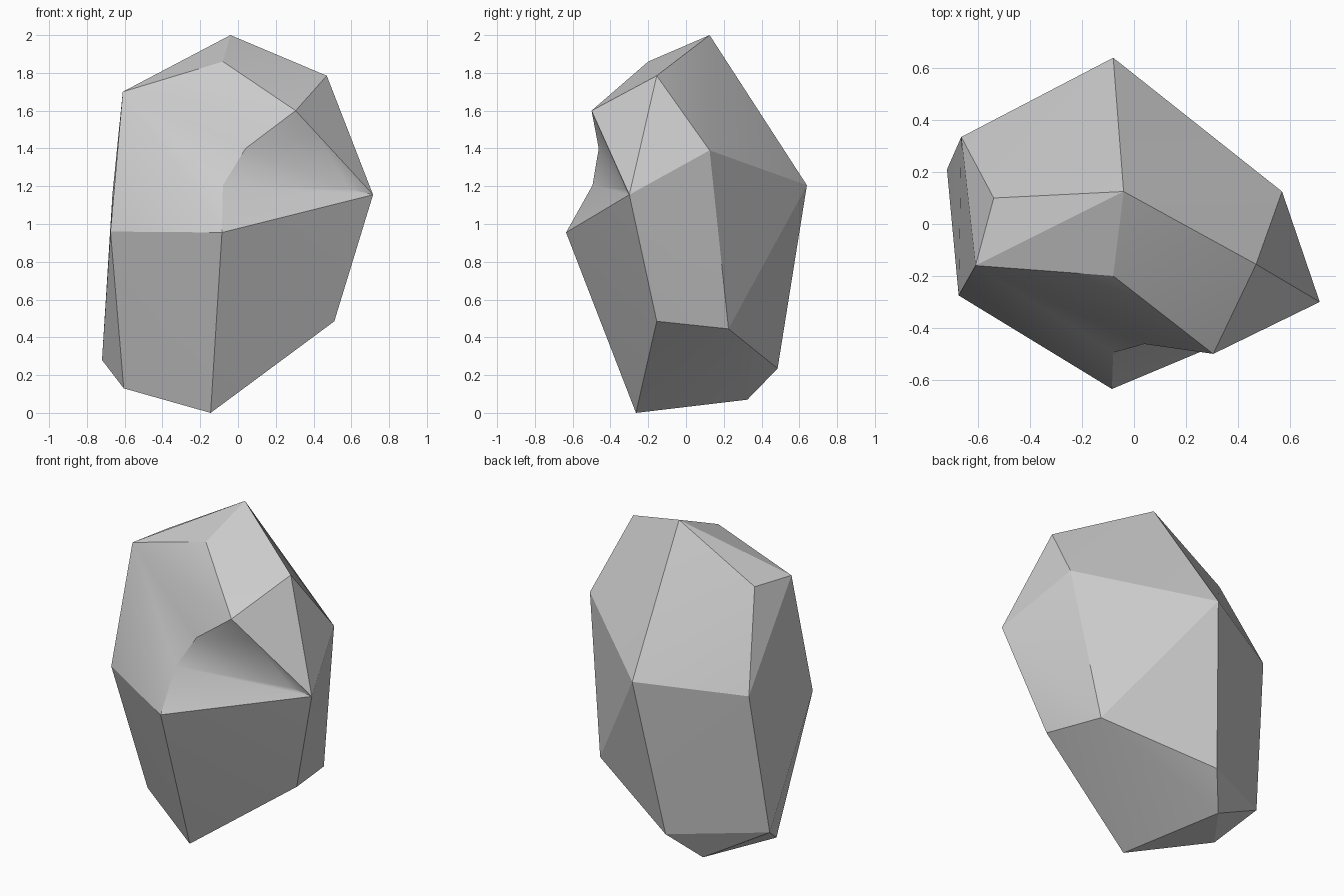
import bpy, bmesh, math

if "Cube" in bpy.data.objects:
    bpy.data.objects.remove(bpy.data.objects["Cube"])

# Outer corners of the boulder
CORNERS = {
    # crown
    "A": (-0.04, 0.125, 2.0), "B": (-0.08, -0.2, 1.86), "C": (-0.61, -0.16, 1.70),
    "D": (-0.54, 0.10, 1.71), "E": (0.47, -0.155, 1.785), "F": (0.305, -0.5, 1.60),
    # waist
    "G": (0.715, -0.30, 1.155), "H": (0.57, 0.125, 1.39), "I": (-0.08, 0.64, 1.205),
    "J": (-0.665, 0.335, 1.155), "K": (-0.085, -0.635, 0.955), "Q": (-0.675, -0.275, 0.96),
    # foot
    "R": (-0.72, 0.21, 0.28), "S": (-0.145, -0.265, 0.0), "T": (-0.605, -0.02, 0.13),
    "U": (0.43, 0.225, 0.445), "V": (-0.20, 0.485, 0.235), "W": (-0.344, 0.325, 0.07),
    "X": (0.51, -0.155, 0.485),
}
# Points of the chipped notch on the front
CHIP = {
    "L": (-0.08, -0.495, 1.205), "M": (0.04, -0.462, 1.40),
    "O": (0.416, -0.446, 1.48), "Y": (0.59, -0.325, 1.185),
}

# Shell: convex hull of the corners
bm = bmesh.new()
verts = {name: bm.verts.new(co) for name, co in CORNERS.items()}
bmesh.ops.convex_hull(bm, input=list(bm.verts))

# Open the shell where the chip is missing, then build its walls
for region in ("CQKF", "KFG", "EFG"):
    corner_set = {verts[c] for c in region}
    doomed = [f for f in bm.faces if set(f.verts) <= corner_set]
    bmesh.ops.delete(bm, geom=doomed, context="FACES_ONLY")
verts.update({name: bm.verts.new(co) for name, co in CHIP.items()})
for face in "CQK CKL CLM CMF EFO EOG KGL GYL GOY LYM YOM MOF".split():
    bm.faces.new([verts[c] for c in face])
loose = [e for e in bm.edges if not e.link_faces]
bmesh.ops.delete(bm, geom=loose, context="EDGES")
bmesh.ops.recalc_face_normals(bm, faces=bm.faces)

# Smooth shading with sharp creases, the front and the chip floor stay soft
for f in bm.faces:
    f.smooth = True
for e in bm.edges:
    e.smooth = len(e.link_faces) == 2 and e.calc_face_angle(0) < math.radians(16)
for a, b in ("CK", "CL", "CM", "CF", "LY", "YM", "LG", "EO"):
    e = bm.edges.get((verts[a], verts[b]))
    if e:
        e.smooth = True

mesh = bpy.data.meshes.new("boulder")
bm.to_mesh(mesh)
bm.free()

# Stone colour
stone = bpy.data.materials.new("grey_stone")
stone.diffuse_color = (0.6, 0.6, 0.6, 1.0)
stone.use_nodes = True
stone.node_tree.nodes["Principled BSDF"].inputs["Base Color"].default_value = stone.diffuse_color
mesh.materials.append(stone)

boulder = bpy.data.objects.new("boulder", mesh)
bpy.context.collection.objects.link(boulder)
